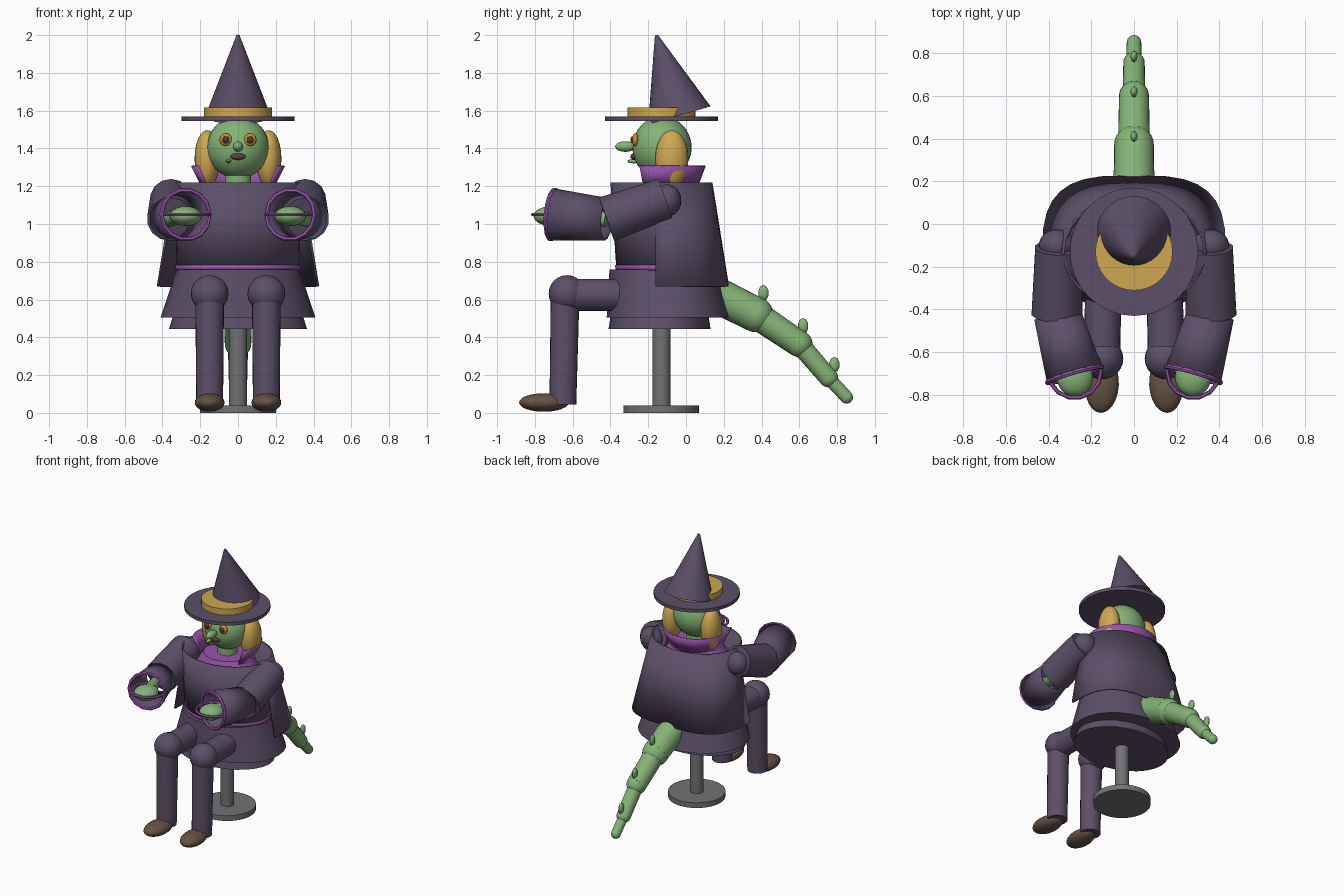
import bpy, bmesh, math
from mathutils import Vector, Matrix

if "Cube" in bpy.data.objects:
    bpy.data.objects.remove(bpy.data.objects["Cube"])


def material(name, rgb):
    m = bpy.data.materials.new(name)
    m.diffuse_color = (*rgb, 1)
    m.use_nodes = True
    m.node_tree.nodes["Principled BSDF"].inputs["Base Color"].default_value = m.diffuse_color
    return m


CLOTH = material("dusk purple cloth", (0.108, 0.078, 0.142))
TRIM = material("bright purple trim", (0.31, 0.09, 0.40))
SKIN = material("green skin", (0.235, 0.45, 0.185))
GOLD = material("golden yellow", (0.62, 0.39, 0.085))
AMBER = material("amber eye", (0.60, 0.27, 0.04))
DARK = material("dark pupil", (0.07, 0.045, 0.04))
MOUTH = material("dull plum mouth", (0.11, 0.05, 0.06))
BROWN = material("brown leather", (0.13, 0.085, 0.06))
STEEL = material("grey steel", (0.17, 0.17, 0.18))


def finish(name, bm, mat, angle=40):
    bmesh.ops.recalc_face_normals(bm, faces=bm.faces[:])
    me = bpy.data.meshes.new(name)
    bm.to_mesh(me)
    bm.free()
    ob = bpy.data.objects.new(name, me)
    bpy.context.collection.objects.link(ob)
    me.materials.append(mat)
    bpy.ops.object.select_all(action='DESELECT')
    ob.select_set(True)
    bpy.context.view_layer.objects.active = ob
    bpy.ops.object.shade_smooth_by_angle(angle=math.radians(angle))
    return ob


def ball(name, mat, center, radii, rot=Matrix(), segs=24):
    bm = bmesh.new()
    mtx = Matrix.Translation(center) @ rot @ Matrix.Diagonal((*radii, 1))
    bmesh.ops.create_uvsphere(bm, u_segments=segs, v_segments=segs // 2, radius=1, matrix=mtx)
    return finish(name, bm, mat)


def rod(name, mat, p0, p1, r0, r1, segs=24, caps=True):
    p0, p1 = Vector(p0), Vector(p1)
    d = p1 - p0
    mtx = Matrix.Translation((p0 + p1) / 2) @ d.to_track_quat('Z', 'Y').to_matrix().to_4x4()
    bm = bmesh.new()
    bmesh.ops.create_cone(bm, cap_ends=caps, segments=segs, radius1=r0, radius2=r1,
                          depth=d.length, matrix=mtx)
    return finish(name, bm, mat)


def hoop(name, mat, center, axis, radius, thick, segs=14):
    bm = bmesh.new()
    rot = Vector(axis).to_track_quat('Z', 'Y').to_matrix()
    rings = []
    for i in range(segs):
        a = math.tau * i / segs
        ring = []
        for j in range(6):
            b = math.tau * j / 6
            r = radius + thick * math.cos(b)
            p = Vector((r * math.cos(a), r * math.sin(a), thick * math.sin(b)))
            ring.append(bm.verts.new(rot @ p + Vector(center)))
        rings.append(ring)
    for i in range(segs):
        for j in range(6):
            q, r, k = rings[i], rings[(i + 1) % segs], (j + 1) % 6
            bm.faces.new((q[j], q[k], r[k], r[j]))
    return finish(name, bm, mat)


def shell(name, mat, sections, a0=0, a1=360, segs=28, caps=False, thick=0):
    """Oval cloth wall; each section is (z, centre y, rx, ry, squareness)."""
    bm = bmesh.new()
    closed = a1 - a0 == 360
    rows = []
    for z, cy, rx, ry, n in sections:
        row = []
        for i in range(segs if closed else segs + 1):
            a = math.radians(a0 + (a1 - a0) * i / segs)
            c, s = math.cos(a), math.sin(a)
            x = math.copysign(abs(c) ** (2 / n), c) * rx
            y = math.copysign(abs(s) ** (2 / n), s) * ry + cy
            row.append(bm.verts.new((x, y, z)))
        rows.append(row)
    for lo, hi in zip(rows, rows[1:]):
        for i in range(segs):
            k = (i + 1) % len(lo)
            bm.faces.new((lo[i], lo[k], hi[k], hi[i]))
    if caps:
        bm.faces.new(rows[0])
        bm.faces.new(rows[-1])
    ob = finish(name, bm, mat)
    if thick:
        ob.modifiers.new("cloth thickness", 'SOLIDIFY').thickness = thick
    return ob


# Stool
rod("stool_base", STEEL, (0, -0.13, 0), (0, -0.13, 0.04), 0.2, 0.2, 32)
rod("stool_pole", STEEL, (0, -0.13, 0.04), (0, -0.13, 0.46), 0.048, 0.048)
shell("seat_cushion", CLOTH, [(0.445, -0.14, 0.365, 0.27, 2), (0.51, -0.14, 0.345, 0.26, 2)], caps=True)

# Robe: skirt, bodice, hem and back cape
shell("skirt", CLOTH, [(0.505, -0.095, 0.41, 0.325, 2.1), (0.76, -0.12, 0.325, 0.285, 2.1)], caps=True)
shell("bodice", CLOTH, [(0.75, -0.13, 0.325, 0.238, 2), (1.22, -0.13, 0.335, 0.27, 2)], thick=0.01)
shell("bodice_hem", TRIM, [(0.755, -0.13, 0.33, 0.243, 2), (0.782, -0.13, 0.332, 0.246, 2)], thick=0.006)
shell("cape", CLOTH, [(0.67, -0.16, 0.43, 0.388, 3.2), (1.22, -0.16, 0.34, 0.30, 2.2)],
      a0=0, a1=180, segs=16, thick=0.012)

# Collar, open at the front
shell("collar", TRIM, [(1.19, -0.13, 0.18, 0.18, 2), (1.31, -0.13, 0.24, 0.225, 2)],
      a0=-30, a1=210, segs=18, thick=0.01)
shell("collar_base", TRIM, [(1.13, -0.13, 0.22, 0.19, 2), (1.205, -0.13, 0.17, 0.16, 2)], caps=True)

# Head and face
rod("neck", SKIN, (0, -0.127, 1.15), (0, -0.127, 1.3), 0.07, 0.07)
ball("head", SKIN, (0, -0.127, 1.405), (0.164, 0.157, 0.165), segs=32)
ball("nose", SKIN, (0, -0.32, 1.41), (0.028, 0.055, 0.028))
ball("mouth", MOUTH, (0, -0.276, 1.357), (0.04, 0.018, 0.018))
ball("chin_wart", SKIN, (-0.05, -0.275, 1.333), (0.013, 0.036, 0.012), segs=12)
for s, side in ((-1, "left"), (1, "right")):
    ball(side + "_eye", AMBER, (s * 0.064, -0.268, 1.446), (0.033, 0.018, 0.034))
    ball(side + "_pupil", DARK, (s * 0.064, -0.282, 1.446), (0.018, 0.012, 0.019), segs=16)
    ball(side + "_hair", GOLD, (s * 0.163, -0.075, 1.345), (0.067, 0.088, 0.152))

# Hat: brim, band and leaning cone
rod("hat_brim", CLOTH, (0, -0.13, 1.545), (0, -0.13, 1.57), 0.3, 0.3, 32)
rod("hat_band", GOLD, (0, -0.13, 1.57), (0, -0.13, 1.617), 0.181, 0.181, 32)
rod("hat_cone", CLOTH, (0, -0.035, 1.575), (0, -0.157, 2.0), 0.172, 0.008, 32)

for s, side in ((-1, "left"), (1, "right")):
    # Arm with wide sleeve
    shoulder = (s * 0.355, -0.11, 1.135)
    elbow = (s * 0.36, -0.42, 1.025)
    wrist = Vector((s * 0.278, -0.705, 1.05))
    ball(side + "_shoulder", CLOTH, (s * 0.36, -0.1, 1.125), (0.085, 0.075, 0.085))
    rod(side + "_upper_sleeve", CLOTH, shoulder, elbow, 0.11, 0.122, 14)
    fore = rod(side + "_forearm_sleeve", CLOTH, elbow, wrist, 0.113, 0.138, 14, caps=False)
    fore.modifiers.new("cloth thickness", 'SOLIDIFY').thickness = 0.008
    hoop(side + "_cuff", TRIM, wrist, wrist - Vector(elbow), 0.132, 0.012)
    hoop(side + "_cuff_hoop", TRIM, wrist + Vector((0, 0.015, 0)), (0, 0, 1), 0.124, 0.01)
    rod(side + "_wrist", SKIN, Vector(elbow), wrist, 0.04, 0.04, 12)
    ball(side + "_hand", SKIN, (s * 0.277, -0.715, 1.042), (0.085, 0.092, 0.052))

    # Leg bent at the knee
    x = s * 0.15
    rod(side + "_thigh", CLOTH, (x * 0.95, -0.25, 0.625), (x, -0.63, 0.625), 0.085, 0.085)
    ball(side + "_knee", CLOTH, (x, -0.63, 0.632), (0.1, 0.097, 0.097))
    rod(side + "_shin", CLOTH, (x, -0.64, 0.62), (x, -0.652, 0.045), 0.076, 0.071)
    ball(side + "_shoe", BROWN, (x, -0.752, 0.055), (0.079, 0.132, 0.049),
         Matrix.Rotation(s * 0.06, 4, 'Z'))

# Tail in stepped segments, rounded at every joint
joints = [(0.1, 0.655), (0.37, 0.52), (0.60, 0.365), (0.755, 0.185), (0.85, 0.083)]
radii = [(0.097, 0.093), (0.075, 0.07), (0.053, 0.05), (0.035, 0.034)]
for i, (ra, rb) in enumerate(radii):
    p0, p1 = (0, *joints[i]), (0, *joints[i + 1])
    rod(f"tail_segment_{i + 1}", SKIN, p0, p1, ra, rb)
    ball(f"tail_joint_{i + 1}", SKIN, p1, (rb, rb, rb))

# Tail spikes on short stems
for i, (y, z) in enumerate([(0.41, 0.635), (0.62, 0.46), (0.785, 0.255)]):
    ball(f"tail_spike_{i + 1}", SKIN, (0, y, z), (0.017, 0.028, 0.042), segs=10)
    rod(f"tail_spike_stem_{i + 1}", SKIN, (0, y - 0.03, z - 0.09), (0, y, z), 0.014, 0.014, 8)
